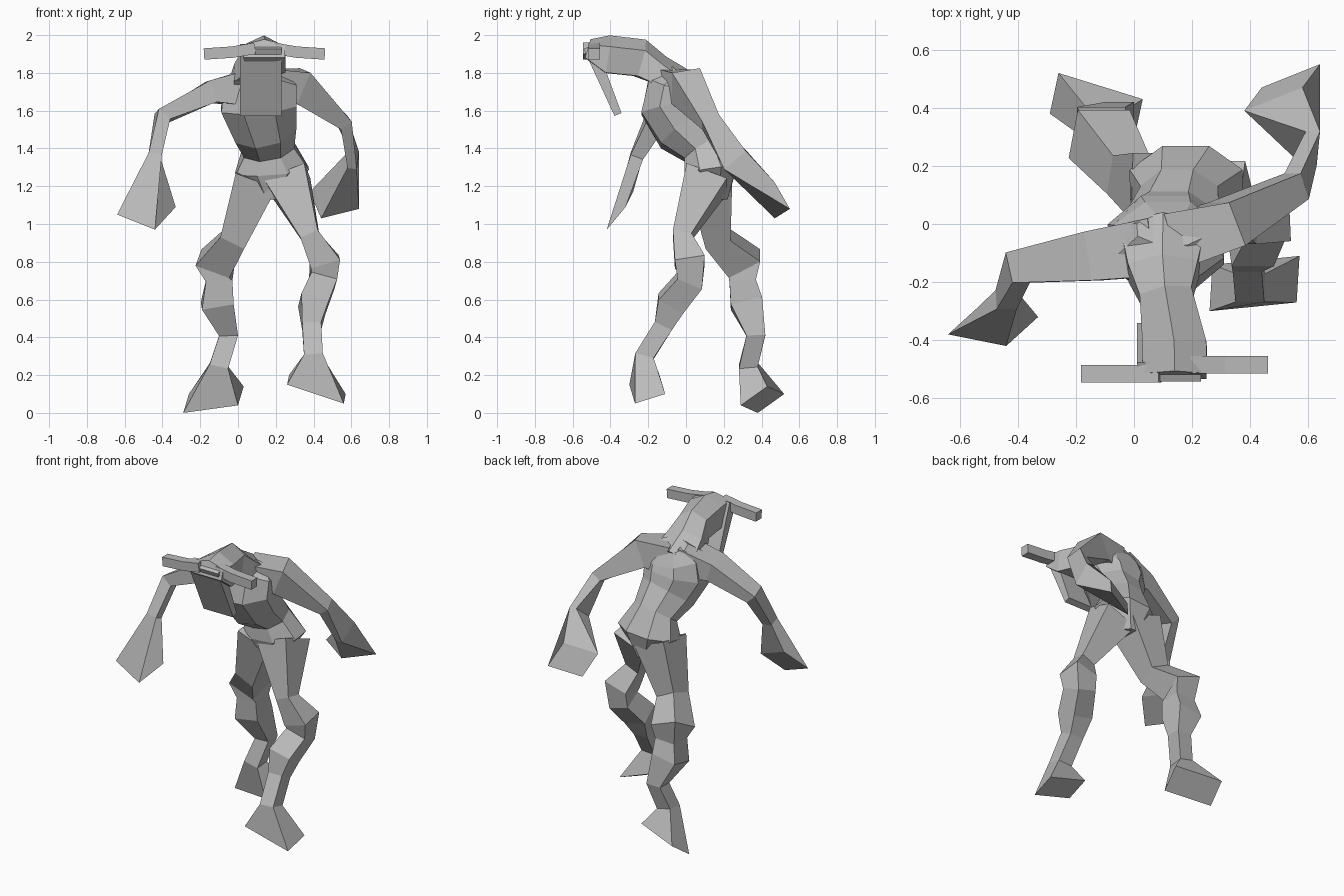
import bpy
import bmesh
from math import cos, pi, sin
from mathutils import Vector

default_cube = bpy.data.objects.get("Cube")
if default_cube:
    bpy.data.objects.remove(default_cube, do_unlink=True)

FORWARD_BACK = Vector((0, 1, 0))
UPRIGHT = Vector((0, 0, 1))

# One plain grey material
grey = bpy.data.materials.new("plain_grey")
grey.use_nodes = True
grey.diffuse_color = (.5, .5, .5, 1)
principled = grey.node_tree.nodes["Principled BSDF"]
principled.inputs["Base Color"].default_value = grey.diffuse_color


def polygon(sides):
    """Regular cross-section with a flat base, filling a unit square."""
    radius = .5 / cos(pi / sides)
    angles = [pi * (2 * i - 1) / sides - pi / 2 for i in range(sides)]
    return [(radius * cos(angle), radius * sin(angle)) for angle in angles]


SQUARE = polygon(4)
OCTAGON = polygon(8)
ROOF = SQUARE[:2] + [(.5, .2), (0, .5), (-.5, .2)]


def cross_section(shape, centre, direction, depth_axis, width, depth=None):
    """Place a cross-section at right angles to the direction of travel."""
    travel = direction.normalized()
    across = depth_axis.cross(travel).normalized()
    along = travel.cross(across)
    if depth is None:
        depth = width
    return [centre + across * u * width + along * v * depth for u, v in shape]


def make_part(name, loops):
    """Skin a chain of matching loops into one closed, flat-shaded mesh."""
    bm = bmesh.new()
    rings = [[bm.verts.new(point) for point in loop] for loop in loops]
    for start, end in zip(rings, rings[1:]):
        for i in range(len(start)):
            bm.faces.new((start[i - 1], start[i], end[i], end[i - 1]))
    bm.faces.new(rings[0])
    bm.faces.new(rings[-1])
    bmesh.ops.recalc_face_normals(bm, faces=bm.faces)
    mesh = bpy.data.meshes.new(name)
    bm.to_mesh(mesh)
    bm.free()
    mesh.materials.append(grey)
    part = bpy.data.objects.new(name, mesh)
    bpy.context.collection.objects.link(part)


def loft(name, sections, shape=SQUARE, depth_axis=FORWARD_BACK, tip=None):
    """Follow (x, y, z, width, depth) sections; depth defaults to width.

    A tip gives three corners of a parallelogram that closes the far end.
    """
    path = [Vector(section[:3]) for section in sections]
    sizes = [section[3:] for section in sections]
    if tip:
        first, middle, last = [Vector(corner) for corner in tip]
        path.append((first + last) / 2)
    loops = []
    for i, size in enumerate(sizes):
        before = path[max(i - 1, 0)]
        after = path[min(i + 1, len(path) - 1)]
        loops.append(cross_section(shape, path[i], after - before, depth_axis, *size))
    if tip:
        loops.append([first, middle, last, first + last - middle])
    make_part(name, loops)


# Torso, from crotch to shoulders
loft("torso", [
    (.18, .13, 1.13, .14, .18),
    (.18, .13, 1.28, .39, .28),
    (.16, .09, 1.4, .27, .23),
    (.14, -.01, 1.5, .33, .3),
    (.11, -.07, 1.62, .4, .34),
    (.12, -.06, 1.74, .38, .28),
    (.13, -.02, 1.81, .24, .12),
], shape=OCTAGON)

# Neck and head, running forward with a ridge on top
loft("head", [
    (.1, -.02, 1.72, .3, .2),
    (.1, -.15, 1.82, .24, .16),
    (.11, -.24, 1.88, .18, .2),
    (.14, -.42, 1.9, .22, .2),
    (.14, -.52, 1.93, .22, .1),
], shape=ROOF, depth_axis=UPRIGHT)

# Long flat face hanging below the head
loft("face_plate", [
    (.12, -.51, 1.94, .22, .07),
    (.12, -.36, 1.58, .22, .04),
])

# Horns, mirrored about the middle of the head
for horn_name, side in (("left_horn", 1), ("right_horn", -1)):
    loft(horn_name, [
        (.14 + side * reach, side * .015 - .5, 1.9 + rise, .06)
        for reach, rise in ((.05, .03), (.17, .01), (.32, 0))
    ])

# Arms, flaring into blunt hands
loft("right_arm", [
    (.07, -.08, 1.72, .2),
    (-.14, -.11, 1.7, .12, .17),
    (-.4, -.15, 1.57, .08, .11),
    (-.44, -.26, 1.36, .07),
], tip=[(-.44, -.42, .97), (-.64, -.38, 1.05), (-.53, -.28, 1.17)])
loft("left_arm", [
    (.14, -.06, 1.72, .2),
    (.32, 0, 1.73, .18, .16),
    (.56, .13, 1.54, .07, .1),
    (.61, .26, 1.34, .05, .15),
], tip=[(.64, .55, 1.08), (.44, .47, 1.03), (.38, .39, 1.17)])

# Legs, with bulging knees and calves and splayed feet
loft("right_leg", [
    (.1, .13, 1.24, .23),
    (-.02, .17, .92, .14),
    (-.12, .31, .79, .19),
    (-.1, .3, .7, .14),
    (-.11, .32, .58, .17),
    (-.05, .37, .41, .1),
    (-.1, .33, .25, .1),
], tip=[(0, .29, .04), (-.29, .38, 0), (-.26, .52, .1)])
loft("left_leg", [
    (.26, .11, 1.24, .23),
    (.38, -.02, .94, .1),
    (.46, .02, .8, .16),
    (.45, .02, .7, .14),
    (.4, -.08, .58, .15),
    (.39, -.12, .46, .1),
    (.4, -.22, .3, .1),
], tip=[(.56, -.27, .05), (.26, -.3, .15), (.27, -.14, .2)])
